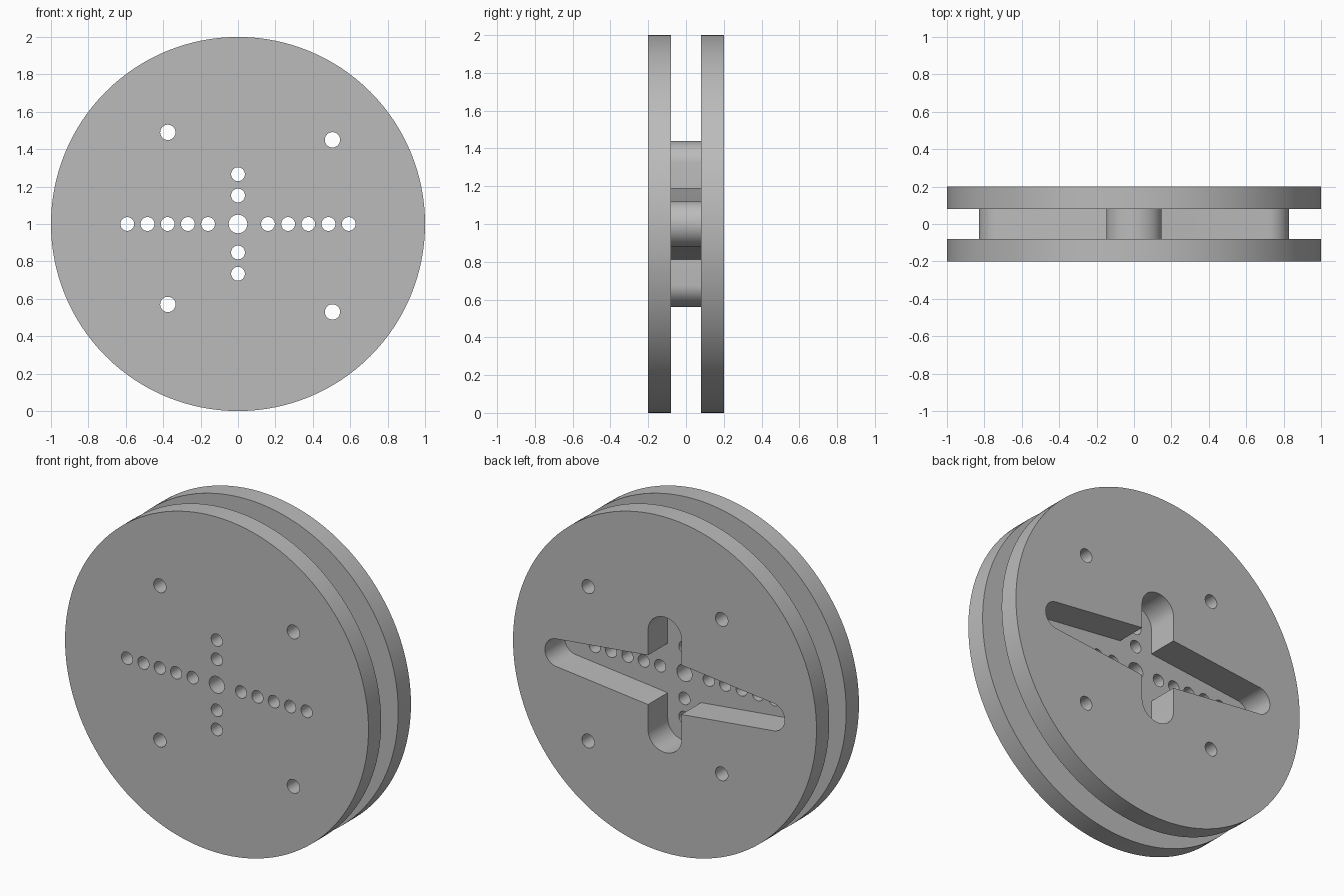
import bpy
import bmesh
from math import sin, cos, pi, radians

cube = bpy.data.objects.get("Cube")
if cube:
    bpy.data.objects.remove(cube, do_unlink=True)

CENTRE_Z = 1.0

grey = bpy.data.materials.new("plain_grey")
grey.use_nodes = True
grey.diffuse_color = (0.5, 0.5, 0.5, 1)
grey.node_tree.nodes["Principled BSDF"].inputs["Base Color"].default_value = (0.5, 0.5, 0.5, 1)


def circle(x, z, radius, sides=32):
    return [(x + radius * cos(2 * pi * i / sides), z + radius * sin(2 * pi * i / sides))
            for i in range(sides)]


def cross_outline(tip, tip_r, corner, half_w, top, drop, steps=12):
    """Cross with long tapered side arms and short straight upright arms."""
    arc = [i * pi / 2 / steps for i in range(steps + 1)]
    side = [(tip - tip_r + tip_r * cos(a), tip_r * sin(a)) for a in arc]
    upright = [(half_w * cos(a), top - drop + drop * sin(a)) for a in arc]
    quarter = side + [(half_w, corner)] + upright
    half = quarter + [(-x, z) for x, z in reversed(quarter[:-1])]
    return half + [(x, -z) for x, z in reversed(half[1:-1])]


def plate(name, loops, y_front, y_back):
    """Flat plate: first loop is the rim, the others are openings."""
    curve = bpy.data.curves.new(name + "_profile", 'CURVE')
    curve.dimensions = '2D'
    curve.fill_mode = 'BOTH'
    curve.extrude = (y_back - y_front) / 2
    for loop in loops:
        spline = curve.splines.new('POLY')
        spline.points.add(len(loop) - 1)
        for point, (x, z) in zip(spline.points, loop):
            point.co = (x, z, 0, 1)
        spline.use_cyclic_u = True
    profile = bpy.data.objects.new(name + "_profile", curve)
    bpy.context.collection.objects.link(profile)
    graph = bpy.context.evaluated_depsgraph_get()
    mesh = bpy.data.meshes.new_from_object(profile.evaluated_get(graph))
    bpy.data.objects.remove(profile, do_unlink=True)

    # Weld the caps to the walls
    bm = bmesh.new()
    bm.from_mesh(mesh)
    bmesh.ops.remove_doubles(bm, verts=bm.verts, dist=0.0001)
    bmesh.ops.recalc_face_normals(bm, faces=bm.faces)
    bm.to_mesh(mesh)
    bm.free()
    mesh.materials.clear()
    mesh.materials.append(grey)

    obj = bpy.data.objects.new(name, mesh)
    bpy.context.collection.objects.link(obj)
    obj.rotation_euler = (radians(90), 0, 0)
    obj.location = (0, (y_front + y_back) / 2, CENTRE_Z)
    bpy.ops.object.select_all(action='DESELECT')
    obj.select_set(True)
    bpy.context.view_layer.objects.active = obj
    bpy.ops.object.shade_smooth_by_angle(angle=radians(30))
    return obj


# Hole patterns
centre_holes = [circle(0, 0, 0.05)]
for s in (-1, 1):
    centre_holes += [circle(s * x, 0, 0.037) for x in (0.16, 0.268, 0.376, 0.484, 0.592)]
    centre_holes += [circle(0, s * z, 0.037) for z in (0.152, 0.266)]
bolt_holes = [circle(x, z, 0.041)
              for x, z in ((-0.375, 0.49), (0.505, 0.45), (-0.375, -0.43), (0.505, -0.47))]

# Cross-shaped pocket and the wall around it
pocket = cross_outline(0.79, 0.083, 0.147, 0.11, 0.403, 0.105)
wall = cross_outline(0.83, 0.12, 0.187, 0.147, 0.44, 0.115)
rim = circle(0, 0, 1.0, 128)

# Two discs joined by the cross-shaped core
plate("front_disc", [rim] + centre_holes + bolt_holes, -0.2, -0.08)
plate("core_floor", [wall] + centre_holes, -0.08, 0.015)
plate("core_wall", [wall, pocket], 0.015, 0.08)
plate("back_disc", [rim, pocket] + bolt_holes, 0.08, 0.2)
